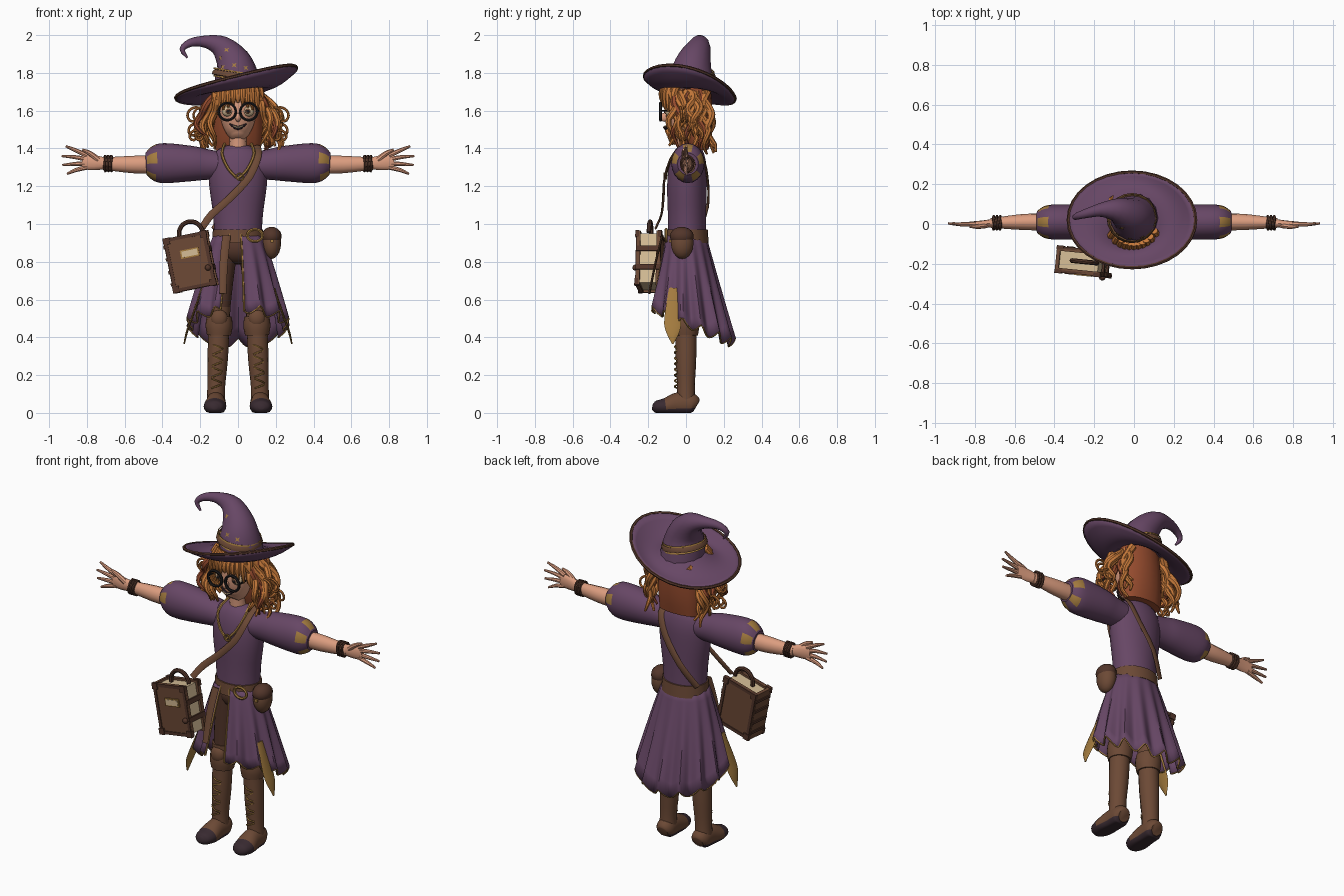
import bpy, bmesh, random
from math import sin, cos, pi, tau, sqrt
from mathutils import Vector, Matrix

random.seed(4)
if "Cube" in bpy.data.objects:
    bpy.data.objects.remove(bpy.data.objects["Cube"])


def material(name, r, g, b):
    m = bpy.data.materials.new(name)
    m.use_nodes = True
    m.diffuse_color = (r, g, b, 1)
    m.node_tree.nodes["Principled BSDF"].inputs["Base Color"].default_value = (r, g, b, 1)
    return m


purple = material("purple cloth", .135, .062, .13)
brown = material("brown leather", .15, .067, .036)
dark = material("dark leather", .085, .036, .023)
gold = material("gold trim", .37, .2, .05)
skin = material("skin", .72, .34, .215)
orange = material("orange hair", .56, .19, .042)
auburn = material("auburn hair", .29, .068, .026)
black = material("black", .012, .011, .012)
cream = material("cream", .66, .5, .3)
sole = material("dark sole", .04, .023, .03)


def finish(name, bm, mat, angle=.75):
    bmesh.ops.recalc_face_normals(bm, faces=bm.faces)
    me = bpy.data.meshes.new(name)
    bm.to_mesh(me)
    bm.free()
    me.materials.append(mat)
    me.polygons.foreach_set("use_smooth", [True] * len(me.polygons))
    me.set_sharp_from_angle(angle=angle)
    ob = bpy.data.objects.new(name, me)
    bpy.context.collection.objects.link(ob)
    return ob


def paint(ob, mat, rule):
    ob.data.materials.append(mat)
    for p in ob.data.polygons:
        if rule(p.center):
            p.material_index = len(ob.data.materials) - 1


def sweep(name, mat, pts, sides=10, ref=(1, 0, 0), steps=3, closed=False):
    """Elliptical section swept along a smooth path of (x, y, z, radius, radius 2)."""
    rows = [tuple(p) + tuple(p[3:4]) * (len(p) == 4) for p in pts]
    n, path = len(rows), []
    for i in range(n if closed else n - 1):
        a, b, c, d = [Vector(rows[(i + k) % n if closed else min(max(i + k, 0), n - 1)])
                      for k in (-1, 0, 1, 2)]
        for j in range(steps):
            t = j / steps
            path.append((b * 2 + (c - a) * t + (a * 2 - b * 5 + c * 4 - d) * t * t
                         + (b * 3 - a - c * 3 + d) * t ** 3) * .5)
    if not closed:
        path.append(Vector(rows[-1]))
    bm, u, rings, m = bmesh.new(), Vector(ref), [], len(path)
    for i, p in enumerate(path):
        after = path[(i + 1) % m if closed else min(i + 1, m - 1)]
        before = path[i - 1 if closed else max(i - 1, 0)]
        t = (Vector(after[:3]) - Vector(before[:3])).normalized()
        u = (u - t * u.dot(t)).normalized()
        v = t.cross(u)
        ra, rb = max(p[3], .001), max(p[4], .001)
        rings.append([bm.verts.new(Vector(p[:3]) + u * ra * cos(tau * k / sides)
                                   + v * rb * sin(tau * k / sides)) for k in range(sides)])
    for i in range(m if closed else m - 1):
        lo, hi = rings[i], rings[(i + 1) % m]
        for k in range(sides):
            q = (k + 1) % sides
            bm.faces.new((lo[k], lo[q], hi[q], hi[k]))
    if not closed:
        bm.faces.new(rings[0])
        bm.faces.new(rings[-1])
    return finish(name, bm, mat)


def ring(name, mat, centre, rx, rz, r, sides=6):
    x, y, z = centre
    return sweep(name, mat, [(x + rx * cos(tau * k / 16), y, z + rz * sin(tau * k / 16), r)
                             for k in range(16)], sides, (0, 1, 0), 2, True)


def ball(name, mat, loc, size):
    bm = bmesh.new()
    bmesh.ops.create_uvsphere(bm, u_segments=16, v_segments=10, radius=1,
                              matrix=Matrix.Translation(loc) @ Matrix.Diagonal((*size, 1)))
    return finish(name, bm, mat)


def box(name, mat, loc, size, frame=Matrix.Identity(4)):
    bm = bmesh.new()
    bmesh.ops.create_cube(bm, size=1, matrix=frame @ Matrix.Translation(loc)
                          @ Matrix.Diagonal((*size, 1)))
    return finish(name, bm, mat, .5)


def sheet(name, mat, fn, nu, nv, thick):
    bm = bmesh.new()
    g = [[bm.verts.new(fn(i / nu, j / nv)) for j in range(nv + 1)] for i in range(nu + 1)]
    for i in range(nu):
        for j in range(nv):
            bm.faces.new((g[i][j], g[i + 1][j], g[i + 1][j + 1], g[i][j + 1]))
    bmesh.ops.remove_doubles(bm, verts=bm.verts, dist=.0001)
    ob = finish(name, bm, mat)
    mod = ob.modifiers.new("thickness", "SOLIDIFY")
    mod.thickness, mod.offset = thick, 0
    return ob


# Hat
crown = sweep("hat_crown", purple, [
    (0, .03, 1.71, .125), (-.01, .03, 1.8, .112), (-.03, .045, 1.87, .09),
    (-.09, .07, 1.94, .06), (-.17, .07, 1.965, .034), (-.25, .05, 1.96, .022),
    (-.295, .035, 1.925, .015), (-.268, .03, 1.88, .005)], 14)


def brim_point(u, v):
    a = u * tau
    rise = .08 * cos(a) - .06 * sin(a) + .012 * cos(2 * a)
    return (-.01 * v + cos(a) * (.1 + .22 * v), .02 + sin(a) * (.1 + .14 * v),
            1.735 + rise * v ** 1.4 - .03 * sin(pi * v))


sheet("hat_brim", purple, brim_point, 48, 7, .014)
sweep("hat_brim_edge", dark, [(*brim_point(k / 32, 1), .009) for k in range(32)], 6, (0, 0, 1), 1, True)
for drop, colour, r in ((0, brown, .016), (.02, gold, .005), (-.02, gold, .005)):
    sweep("hat_band", colour, [(-.01 + .118 * cos(tau * k / 20), .03 + .118 * sin(tau * k / 20),
          1.785 + drop - .02 * cos(tau * k / 20), r * .5, r) for k in range(20)], 6, (1, 0, 0), 1, True)
bpy.context.view_layer.update()
for x, z in ((-.09, 1.88), (-.02, 1.84), (.04, 1.825), (-.08, 1.83), (-.06, 1.92)):
    hit, spot, normal, _ = crown.ray_cast(Vector((x, -1, z)), Vector((0, 1, 0)))
    if hit:
        bm = bmesh.new()
        bmesh.ops.create_circle(bm, cap_ends=True, segments=8, radius=.018)
        for k, v in enumerate(bm.verts):
            v.co *= 1 if k % 2 else .35
        bm.transform(Matrix.Translation(spot + normal * .004) @ normal.to_track_quat("Z", "Y").to_matrix().to_4x4())
        finish("hat_star", bm, gold)

# Head and face
sweep("head", skin, [(0, -.045, 1.455, .03, .035), (0, -.03, 1.48, .06, .067),
                     (0, -.015, 1.53, .085, .088), (0, -.01, 1.6, .097, .1),
                     (0, 0, 1.68, .097, .1), (0, .02, 1.74, .08, .08)], 20)
sweep("neck", skin, [(.0, .01, 1.34, .055), (0, .0, 1.42, .046), (0, -.005, 1.5, .046)], 14)
ball("nose", skin, (0, -.115, 1.565), (.016, .022, .024))
sweep("mouth", sole, [(-.045, -.09, 1.53, .004), (0, -.107, 1.508, .011), (.045, -.09, 1.53, .004)], 8)
sweep("teeth", cream, [(-.025, -.11, 1.519, .003), (0, -.119, 1.512, .004), (.025, -.11, 1.519, .003)], 6)
for s in (-1, 1):
    ball("eye", cream, (s * .055, -.085, 1.597), (.031, .027, .028))
    ball("iris", brown, (s * .052, -.107, 1.597), (.015, .008, .015))
    ball("pupil", black, (s * .052, -.113, 1.597), (.008, .005, .008))
    ring("glasses_rim", black, (s * .057, -.135, 1.595), .045, .045, .008)
    sweep("glasses_arm", black, [(s * .1, -.13, 1.6, .005), (s * .108, .02, 1.6, .005)], 6)
    sweep("eyebrow", auburn, [(s * .025, -.112, 1.645, .005), (s * .06, -.105, 1.656, .008),
                              (s * .09, -.075, 1.643, .004)], 6)
sweep("glasses_bridge", black, [(-.014, -.135, 1.6, .006), (.014, -.135, 1.6, .006)], 6)

# Hair: back mass, side locks, fringe and loose ringlets
sweep("hair_back", auburn, [(0, .07, 1.39, .12, .05), (0, .06, 1.48, .13, .075),
                            (0, .05, 1.6, .13, .09), (0, .04, 1.72, .12, .09)], 16)
for s in (-1, 1):
    for i in range(17):
        y, phase = -.075 + .2 * i / 16, random.uniform(0, tau)
        reach, low = random.uniform(.13, .23), random.uniform(1.37, 1.5)
        lock = []
        for k in range(9):
            f = k / 8
            lock.append((s * (.1 + (reach - .1) * sin(f * 2.2) + .018 * f * sin(f * 11 + phase)),
                         y * (.85 + .3 * f) + .018 * cos(f * 11 + phase),
                         1.7 + (low - 1.7) * f, .021 * (1.05 - f) ** .4))
        sweep("side_lock", auburn if i % 5 == 2 else orange, lock, 7, steps=2)
    for y, z, size in ((-.03, 1.58, .038), (.03, 1.5, .032), (-.04, 1.47, .026)):
        sweep("ringlet", orange, [(s * (.19 + .004 * k + size * sin(k * .8)), y + .003 * k,
              z + size * cos(k * .8), .007) for k in range(14)], 6, (0, 1, 0), 2)
for k in range(11):
    x = -.12 + .024 * k
    y = -.02 - sqrt(max(.0175 - x * x, .001)) * .8
    sweep("fringe_lock", orange, [(x * .85, y + .03, 1.75, .018), (x, y, 1.69, .02),
          (x * 1.08, y, 1.64 - abs(x) * .5, .005)], 8)

# Torso
sweep("bodice", purple, [(0, .005, .92, .125, .102), (0, .005, 1.05, .132, .102),
                         (0, .005, 1.2, .152, .106), (0, .01, 1.31, .155, .1),
                         (0, .015, 1.38, .125, .08), (0, .015, 1.415, .06, .055)], 22)
for s in (-1, 1):
    sweep("collar_trim", gold, [(s * .07, .02, 1.425, .008), (s * .085, -.065, 1.37, .008),
          (s * .05, -.1, 1.29, .008), (0, -.108, 1.24, .008)], 6)
ring("collar_brooch", gold, (.01, -.115, 1.25), .018, .018, .005)

# Sleeves, arms and hands
for s in (-1, 1):
    sleeve = sweep("puff_sleeve", purple, [
        (s * .08, .01, 1.31, .07, .07), (s * .17, .01, 1.315, .075, .082), (s * .25, .01, 1.32, .085, .094),
        (s * .39, .01, 1.322, .088, .106), (s * .45, .01, 1.32, .08, .092),
        (s * .487, .01, 1.318, .055, .058)], 20, (0, 1, 0), 4)
    paint(sleeve, gold, lambda c: .43 < abs(c.x) < .483
          and (Vector((c.y - .01, c.z - 1.32)).angle_signed(Vector((0, 1))) * 5 / tau + .25) % 1 < .5)
    sweep("forearm", skin, [(s * .45, .01, 1.315, .042, .048), (s * .56, .01, 1.315, .04, .046),
                            (s * .72, .005, 1.32, .024, .032)], 12, (0, 1, 0))
    for x in (.672, .688, .704):
        sweep("bracelet", dark, [(s * x + .003 * s * sin(k), .006 + .033 * cos(tau * k / 14),
              1.32 + .041 * sin(tau * k / 14), .007) for k in range(14)], 6, (1, 0, 0), 1, True)
    sweep("palm", skin, [(s * .7, .005, 1.32, .022, .03), (s * .76, 0, 1.325, .018, .04),
                         (s * .825, 0, 1.33, .012, .04)], 12, (0, 1, 0))
    for z, tip_x, tip_z in ((.033, .912, 1.412), (.012, .933, 1.36), (-.01, .93, 1.312), (-.03, .905, 1.265)):
        sweep("finger", skin, [(s * .8, 0, 1.33 + z, .013), (s * .86, -.002, (1.335 + z + tip_z) / 2, .011),
                               (s * tip_x, .003, tip_z, .006)], 8)
    sweep("thumb", skin, [(s * .74, -.005, 1.34, .016), (s * .785, -.012, 1.375, .013),
                          (s * .825, -.012, 1.393, .007)], 8)


# Skirt with pleats, ragged hem and a front opening
def skirt_point(u, v):
    a = .13 + (tau - .49) * u
    hem = .49 + .09 * cos(a) - .05 * abs(sin(7 * a))
    pleat = 1 + .07 * v * cos(14 * a)
    return ((.122 + .135 * v ** .8) * sin(a) * pleat, .03 * v - (.1 + .115 * v) * cos(a) * pleat,
            .95 + (hem - .95) * v)


sheet("skirt", purple, skirt_point, 112, 8, .008)
sweep("hem_trim", gold, [(*skirt_point(k / 112, 1), .005) for k in range(113)], 5, (0, 0, 1), 1)
for u in (0, 1):
    sweep("opening_trim", gold, [(*skirt_point(u, k / 6), .006) for k in range(7)], 6, steps=1)
for s in (-1, 1):
    sweep("lined_point", gold, [(s * .19, -.06, .66, .006, .03), (s * .245, -.07, .5, .006, .045),
          (s * .27, -.07, .43, .006, .036), (s * .285, -.07, .365, .004, .004)], 8)

# Belt, buckle, pouch and hanging tab
sweep("belt", brown, [(0, .005, .9, .138, .115), (0, .005, .97, .133, .11)], 24, steps=1)
ring("belt_buckle", gold, (.09, -.105, .94), .04, .032, .008)
ball("belt_pouch", brown, (.178, -.02, .9), (.05, .06, .085))
ball("pouch_flap", dark, (.178, -.022, .935), (.053, .063, .05))
box("pouch_stud", gold, (.18, -.085, .91), (.016, .01, .016))
sweep("hanging_tab", brown, [(-.06, -.125, .94, .022, .006), (-.075, -.16, .8, .022, .006),
                             (-.08, -.195, .63, .018, .006)], 8)

# Legs and boots
ball("hips", dark, (0, .005, .87), (.115, .085, .085))
for s in (-1, 1):
    sweep("legging", dark, [(s * .06, .005, .88, .06, .065), (s * .085, .005, .7, .06, .062),
                            (s * .1, 0, .48, .052)], 14)
    sweep("boot_shaft", brown, [(s * .1, 0, .56, .06), (s * .102, 0, .42, .056), (s * .108, .0, .28, .054),
                                (s * .115, .0, .14, .047), (s * .117, .0, .05, .05)], 16)
    sweep("boot_cuff", brown, [(s * .1, 0, .51, .066), (s * .1, 0, .46, .072, .07), (s * .101, 0, .41, .063)], 16)
    ball("knee_pad", brown, (s * .1, -.045, .5), (.045, .03, .05))
    foot = sweep("boot_foot", brown, [
        (s * .116, .055, .035, .035), (s * .116, .03, .045, .052, .06), (s * .118, -.04, .045, .053, .065),
        (s * .122, -.11, .034, .06, .045), (s * .124, -.16, .032, .045, .032),
        (s * .124, -.178, .034, .015)], 18, steps=4)
    for v in foot.data.vertices:
        v.co.z = max(v.co.z, 0)
    paint(foot, sole, lambda c: c.z < .022 or c.y < -.11)
    for k in range(8):
        z, x = .14 + .03 * k, s * (.115 - .01 * k / 7)
        slant = .01 * (-1) ** k
        sweep("boot_lace", gold, [(x - .026, -.046, z - slant, .004), (x, -.06, z, .005),
                                  (x + .026, -.046, z + slant, .004)], 5, (0, 0, 1))

# Shoulder strap, front and back
sweep("strap_front", brown, [(.1, .02, 1.412, .02, .006), (.105, -.07, 1.36, .02, .006),
      (.06, -.112, 1.25, .02, .006), (-.04, -.12, 1.14, .02, .006), (-.14, -.13, 1.05, .02, .006),
      (-.19, -.16, .98, .018, .006)], 8)
sweep("strap_back", brown, [(.1, .02, 1.412, .02, .006), (.105, .085, 1.36, .02, .006),
      (.06, .113, 1.25, .02, .006), (-.04, .116, 1.1, .02, .006), (-.125, .07, .97, .02, .006)], 8)

# Book bag
frame = (Matrix.Translation((-.25, -.19, .8)) @ Matrix.Rotation(-.1, 4, "Z") @ Matrix.Rotation(-.2, 4, "Y"))
box("pages", cream, (.0, 0, 0), (.2, .09, .265), frame)
for side in (-1, 1):
    box("book_cover", brown, (0, side * .052, 0), (.23, .018, .29), frame)
    for sx in (-1, 1):
        box("cover_side_border", dark, (sx * .105, side * .06, 0), (.018, .012, .288), frame)
        box("cover_end_border", dark, (0, side * .06, sx * .136), (.225, .012, .018), frame)
        for sz in (-1, 1):
            box("cover_corner", dark, (sx * .1, side * .06, sz * .13), (.036, .02, .036), frame)
box("book_spine", brown, (-.108, 0, 0), (.018, .11, .29), frame)
for z in (-.1, -.035, .035, .1):
    box("spine_band", dark, (-.116, 0, z), (.014, .115, .016), frame)
box("title_plate", gold, (.01, -.064, .045), (.1, .009, .045), frame)
box("title_inlay", cream, (.01, -.068, .045), (.085, .006, .032), frame)
for z in (-.05, .05):
    box("book_clasp", dark, (.112, 0, z), (.012, .13, .028), frame)
ball("clasp_knob", dark, frame @ Vector((.09, -.07, -.05)), (.016, .014, .016))
sweep("book_handle", dark, [(*(frame @ Vector((.065 * cos(pi * k / 6) + .03, 0, .14 + .07 * sin(pi * k / 6)))), .012)
                            for k in range(7)], 8, (0, 1, 0))
